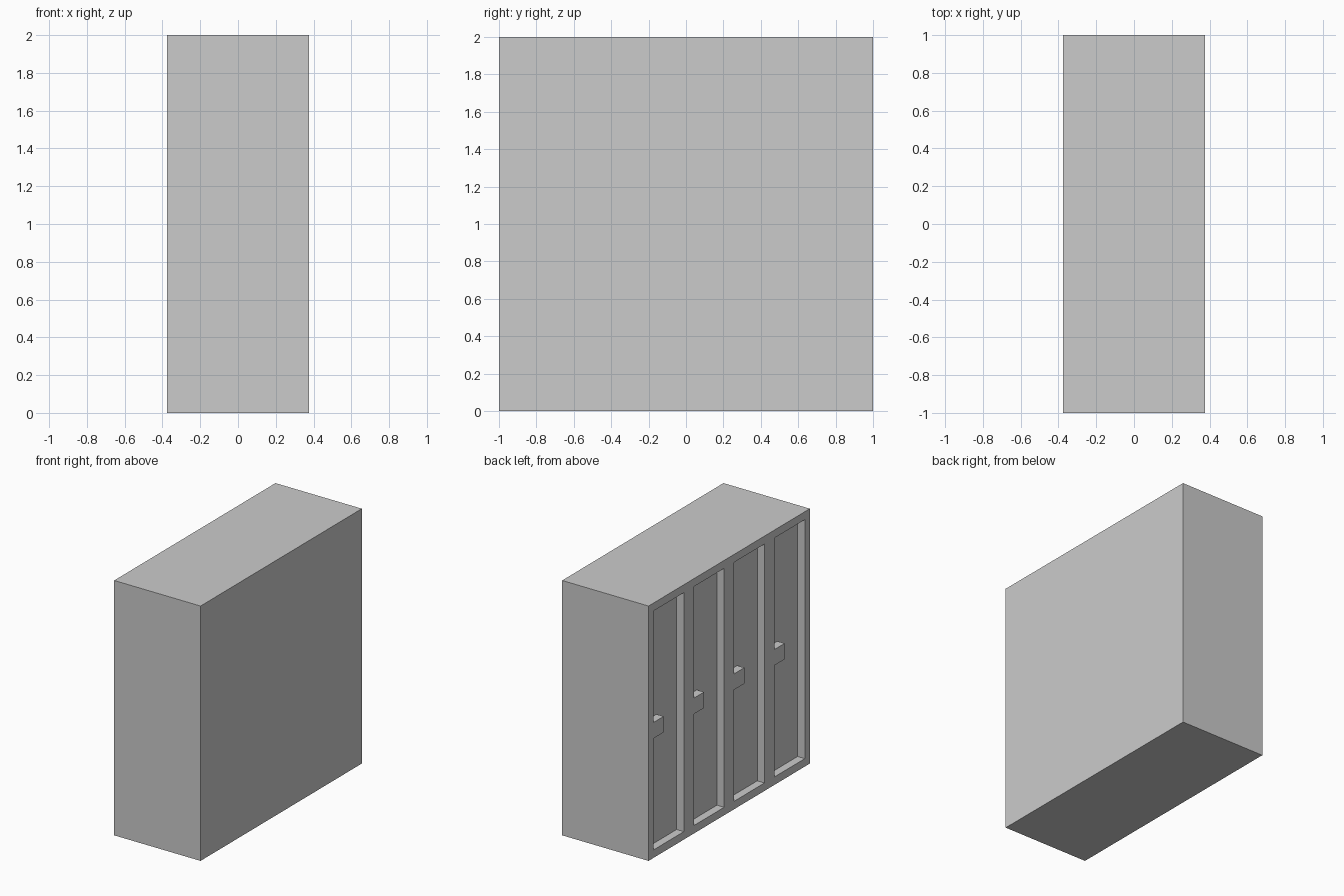
import bpy, bmesh

cube = bpy.data.objects.get("Cube")
if cube:
    bpy.data.objects.remove(cube, do_unlink=True)

U = 1 / 16                        # module: frame width, recess depth
WIDTH, LENGTH, HEIGHT = 12 * U, 2.0, 2.0
DOOR_SIDE = -WIDTH / 2            # the doors face -x
BAY = LENGTH / 4

grey = bpy.data.materials.new("locker_grey")
grey.use_nodes = True
colour = (0.6, 0.6, 0.6, 1)
grey.diffuse_color = colour
grey.node_tree.nodes["Principled BSDF"].inputs["Base Color"].default_value = colour


def make_object(name, bm):
    bmesh.ops.recalc_face_normals(bm, faces=bm.faces)
    mesh = bpy.data.meshes.new(name)
    bm.to_mesh(mesh)
    bm.free()
    mesh.materials.append(grey)
    obj = bpy.data.objects.new(name, mesh)
    bpy.context.collection.objects.link(obj)
    return obj


# Cabinet block
bm = bmesh.new()
bmesh.ops.create_cube(bm, size=1)
bmesh.ops.scale(bm, vec=(WIDTH, LENGTH, HEIGHT), verts=bm.verts)
bmesh.ops.translate(bm, vec=(0, 0, HEIGHT / 2), verts=bm.verts)
cabinet = make_object("locker_cabinet", bm)

# Door recesses: each outline is notched so a flush handle is left standing
bm = bmesh.new()
for bay in range(4):
    near = LENGTH / 2 - bay * BAY - U
    far = near - BAY + 2 * U
    grip = near - 2 * U
    low, high, mid = U, HEIGHT - U, HEIGHT / 2
    outline = [(far, low), (near, low), (near, mid - U), (grip, mid - U),
               (grip, mid + U), (near, mid + U), (near, high), (far, high)]
    face = bm.faces.new([bm.verts.new((DOOR_SIDE + U, y, z)) for y, z in outline])
    outer = bmesh.ops.extrude_face_region(bm, geom=[face], use_keep_orig=True)["geom"]
    bmesh.ops.translate(bm, vec=(-2 * U, 0, 0),
                        verts=[v for v in outer if isinstance(v, bmesh.types.BMVert)])
cutter = make_object("door_recess_cutter", bm)
cutter.hide_render = True

# Carve the recesses, then drop the cutter
cut = cabinet.modifiers.new("door_recesses", 'BOOLEAN')
cut.operation = 'DIFFERENCE'
cut.solver = 'EXACT'
cut.object = cutter
bpy.context.view_layer.objects.active = cabinet
bpy.ops.object.modifier_apply(modifier=cut.name)
bpy.data.objects.remove(cutter, do_unlink=True)
